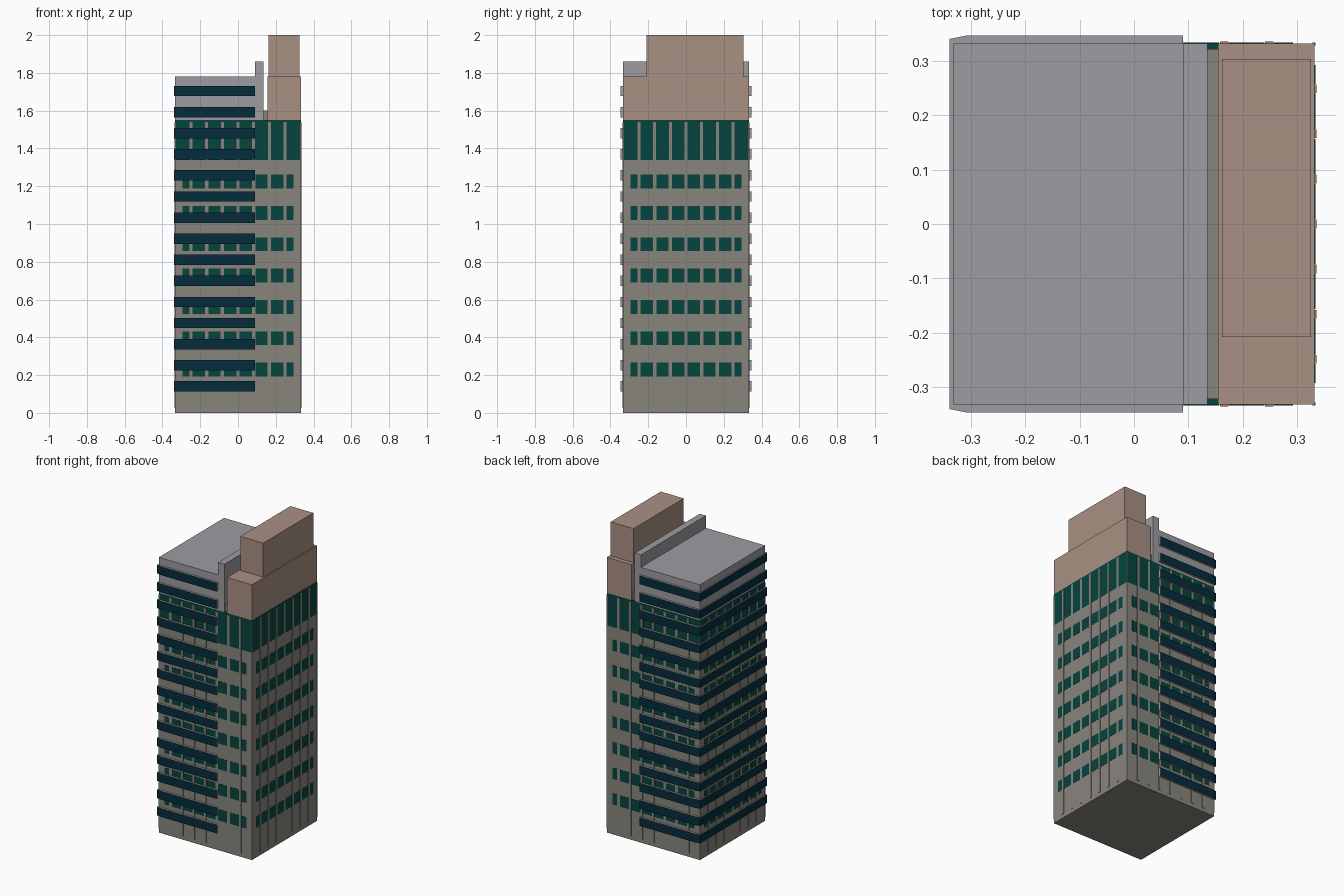
import bpy, bmesh
from mathutils import Matrix, Vector
from math import pi

if "Cube" in bpy.data.objects:
    bpy.data.objects.remove(bpy.data.objects["Cube"])


def material(name, rgb):
    m = bpy.data.materials.new(name)
    m.diffuse_color = (*[(c / 255) ** 2.2 for c in rgb], 1)
    m.use_nodes = True
    m.node_tree.nodes["Principled BSDF"].inputs["Base Color"].default_value = m.diffuse_color
    return m


TAN = material("tan_stone", (168, 143, 130))
GREY = material("light_concrete", (156, 155, 160))
WALL = material("wall_concrete", (135, 132, 125))
GREEN = material("green_glass", (15, 70, 64))
NAVY = material("navy_glass", (14, 48, 62))


def add_box(bm, lo, hi, rot=Matrix()):
    lo, hi = Vector(lo), Vector(hi)
    size = Matrix.Diagonal((*(hi - lo), 1))
    bmesh.ops.create_cube(bm, size=1, matrix=rot @ Matrix.Translation((lo + hi) / 2) @ size)


def finish(bm, name, *mats):
    me = bpy.data.meshes.new(name)
    bm.to_mesh(me)
    bm.free()
    for m in mats:
        me.materials.append(m)
    ob = bpy.data.objects.new(name, me)
    bpy.context.collection.objects.link(ob)
    return ob


def box(name, lo, hi, mat):
    bm = bmesh.new()
    add_box(bm, lo, hi)
    return finish(bm, name, mat)


W = 0.333           # half width of the tower
SIDES = [Matrix.Rotation(k * pi / 2, 4, 'Z') for k in range(4)]
FINS = [(i - 3) * 0.083 for i in range(7)]

# Main shaft with the glazed storey on top
box("tower_shaft", (-W, -W, 0), (W, W, 1.34), WALL)
box("glazed_storey", (-W, -W, 1.34), (W, W, 1.55), GREEN)

# Upper masses
box("office_top", (-W, -W, 1.55), (0.09, W, 1.78), GREY)
box("parapet_wall", (0.09, -W, 1.55), (0.135, W, 1.86), GREY)
box("recessed_joint", (0.135, -0.322, 1.55), (0.155, 0.322, 1.60), WALL)
box("service_core_top", (0.155, -W, 1.55), (W, W, 1.78), TAN)
box("roof_penthouse", (0.162, -0.208, 1.78), (0.326, 0.304, 2.0), TAN)

# Window rows on all four sides, one pane per bay
bm = bmesh.new()
edges = [-0.302] + FINS + [0.302]
for rot in SIDES:
    for row in range(7):
        z = 0.193 + row * 0.1658
        for a, b in zip(edges, edges[1:]):
            add_box(bm, (a + 0.009, -W - 0.001, z), (b - 0.009, -W + 0.004, z + 0.073), rot)
finish(bm, "window_panes", GREEN)

# Slim vertical fins and corner posts
bm = bmesh.new()
for rot in SIDES:
    for x in FINS:
        add_box(bm, (x - 0.008, -W - 0.003, 0.025), (x + 0.008, -W + 0.004, 1.54), rot)
    add_box(bm, (-W - 0.001, -W - 0.001, 0.025), (-W + 0.004, -W + 0.004, 1.54), rot)
finish(bm, "facade_fins", WALL)

# Projecting ribbon bands wrapping front, left and back, chamfered at the corners
bm = bmesh.new()
half = [(0.09, -0.347), (-0.31, -0.347), (-0.34, -0.341)]
outline = half + [(x, -y) for x, y in reversed(half)]
for i in range(15):
    z = 0.113 + i * 0.1117
    face = bm.faces.new([bm.verts.new((x, y, z)) for x, y in outline])
    ext = bmesh.ops.extrude_face_region(bm, geom=[face])
    bmesh.ops.translate(bm, vec=(0, 0, 0.055),
                        verts=[v for v in ext["geom"] if isinstance(v, bmesh.types.BMVert)])
bmesh.ops.recalc_face_normals(bm, faces=bm.faces)
for f in bm.faces:
    # glass on the outward sides, concrete on the ends, tops and undersides
    f.material_index = int(abs(f.normal.z) < 0.5 and f.normal.x < 0.5)
finish(bm, "ribbon_bands", GREY, NAVY)
